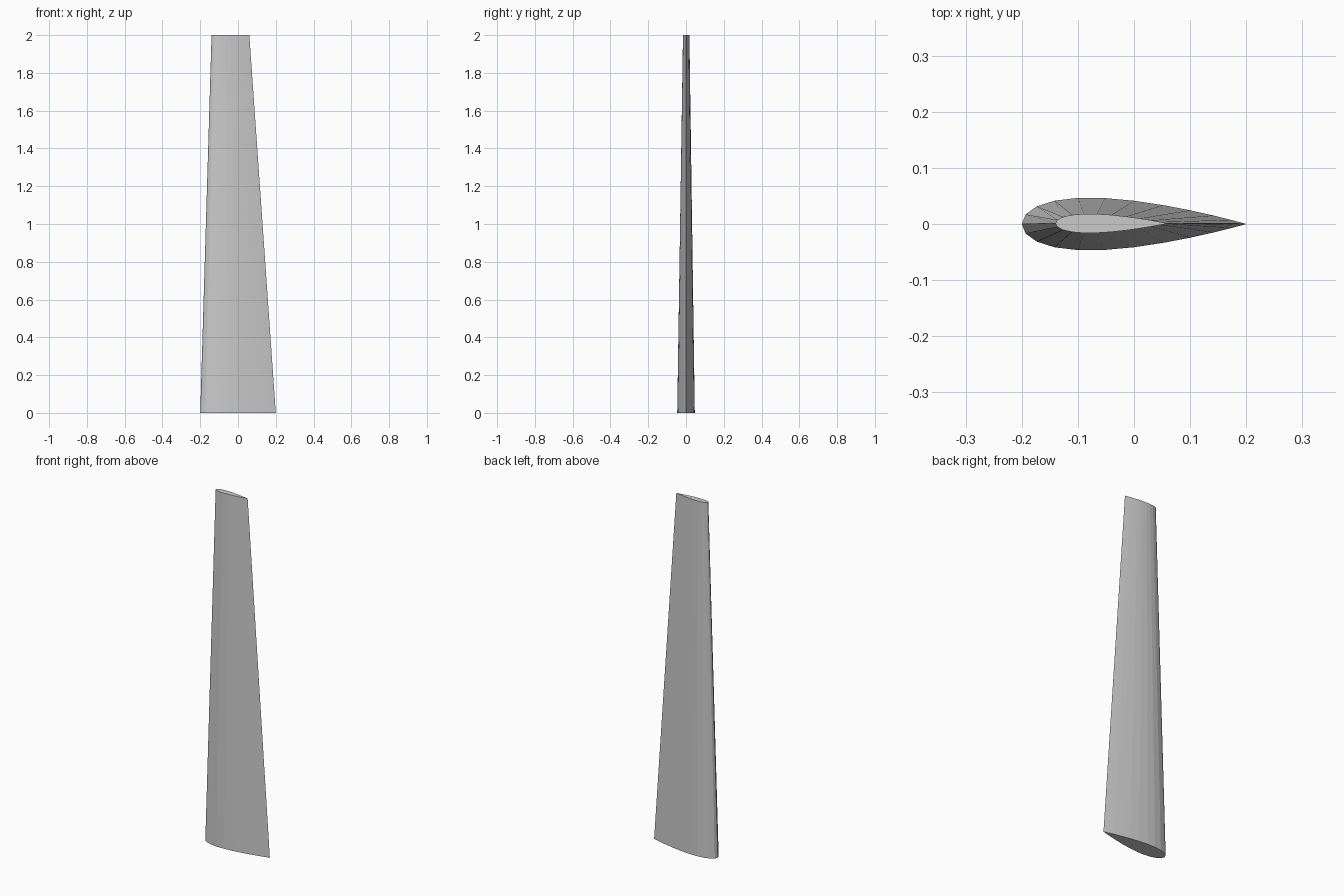
import bpy, bmesh, math

if "Cube" in bpy.data.objects:
    bpy.data.objects.remove(bpy.data.objects["Cube"], do_unlink=True)

SEGMENTS = 12  # steps from nose to trailing edge on each side


def material(name, rgb):
    mat = bpy.data.materials.new(name)
    mat.use_nodes = True
    mat.diffuse_color = (*rgb, 1)
    mat.node_tree.nodes["Principled BSDF"].inputs["Base Color"].default_value = (*rgb, 1)
    return mat


def half_thickness(t, ratio):
    """Symmetric aerofoil: rounded nose, sharp trailing edge."""
    return 5 * ratio * (0.2969 * math.sqrt(t) - 0.126 * t - 0.3516 * t**2
                        + 0.2843 * t**3 - 0.1036 * t**4)


def section(bm, nose_x, chord, ratio, y, z):
    """Closed ring of vertices: trailing edge, back side, nose, front side."""
    ring = []
    for i in range(2 * SEGMENTS):
        angle = math.pi * i / SEGMENTS
        t = (1 + math.cos(angle)) / 2
        side = 1 if i <= SEGMENTS else -1
        ring.append(bm.verts.new((nose_x + chord * t,
                                  y + side * chord * half_thickness(t, ratio), z)))
    return ring


# Tapered blade lofted between root and tip sections
bm = bmesh.new()
root = section(bm, -0.2, 0.4, 0.235, 0, 0)
tip = section(bm, -0.14, 0.2, 0.172, 0.001, 2)
for i in range(len(root)):
    j = (i + 1) % len(root)
    bm.faces.new((root[i], root[j], tip[j], tip[i]))

# End caps
bm.faces.new(root)
bm.faces.new(tip)
bmesh.ops.recalc_face_normals(bm, faces=bm.faces)

mesh = bpy.data.meshes.new("wing_blade")
bm.to_mesh(mesh)
bm.free()
mesh.materials.append(material("light grey", (0.6, 0.6, 0.6)))
blade = bpy.data.objects.new("wing_blade", mesh)
bpy.context.collection.objects.link(blade)
